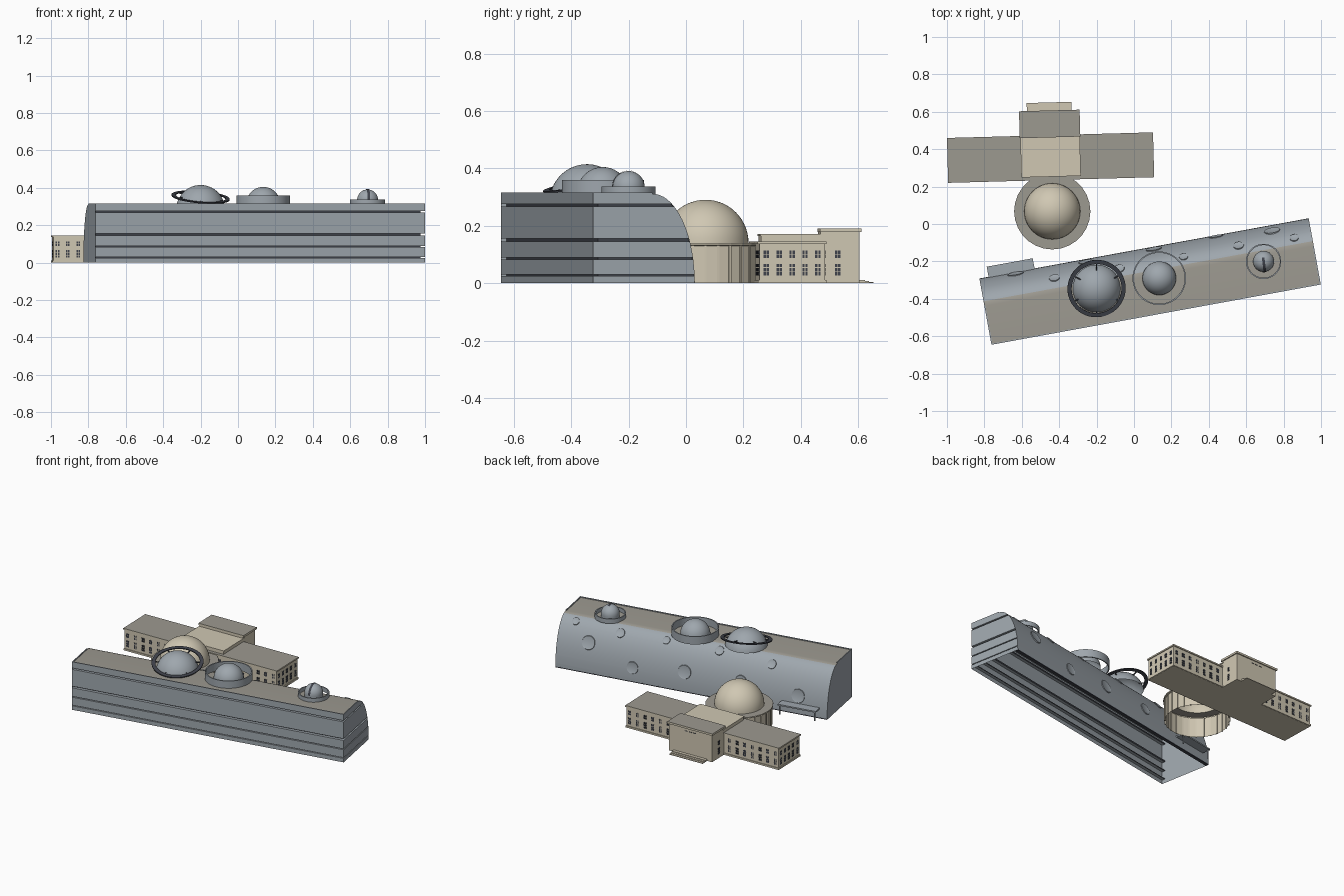
import bpy, bmesh, math
from mathutils import Matrix, Vector

cube = bpy.data.objects.get("Cube")
if cube:
    bpy.data.objects.remove(cube, do_unlink=True)


def material(name, r, g, b):
    m = bpy.data.materials.new(name)
    m.use_nodes = True
    m.diffuse_color = (r, g, b, 1)
    m.node_tree.nodes["Principled BSDF"].inputs["Base Color"].default_value = (r, g, b, 1)
    return m


GREY = material("blue grey", .345, .385, .42)
TAN = material("sandstone", .63, .575, .45)
ROOF = material("brown grey roof", .335, .32, .28)
DARK = material("dark slate", .05, .055, .07)

# Local frames of the two buildings
HALL = Matrix.Translation((.086, -.3075, 0)) @ Matrix.Rotation(math.radians(10.36), 4, 'Z')
WING = Matrix.Translation((-.446, .355, 0)) @ Matrix.Rotation(math.radians(1.56), 4, 'Z')


def finish(name, bm, mats, frame=Matrix(), smooth=None):
    bmesh.ops.recalc_face_normals(bm, faces=bm.faces)
    mesh = bpy.data.meshes.new(name)
    bm.to_mesh(mesh)
    bm.free()
    for m in mats:
        mesh.materials.append(m)
    ob = bpy.data.objects.new(name, mesh)
    ob.matrix_world = frame
    bpy.context.collection.objects.link(ob)
    if smooth:
        mesh.shade_smooth()
        mesh.set_sharp_from_angle(angle=math.radians(smooth))
    return ob


def boxes(name, items, mats, frame=Matrix(), rule=None):
    """Boxes given as (x0, x1, y0, y1, z0, z1)."""
    bm = bmesh.new()
    for x0, x1, y0, y1, z0, z1 in items:
        centre = Matrix.Translation(((x0 + x1) / 2, (y0 + y1) / 2, (z0 + z1) / 2))
        size = Matrix.Diagonal((x1 - x0, y1 - y0, z1 - z0, 1))
        bmesh.ops.create_cube(bm, size=1, matrix=centre @ size)
    if rule:
        bm.normal_update()
        for f in bm.faces:
            f.material_index = rule(f)
    return finish(name, bm, mats, frame)


def lathe(name, profile, mats, frame, steps=48, smooth=35, rule=None):
    """Spin a radius/height profile around z."""
    bm = bmesh.new()
    vs = [bm.verts.new((r, 0, z)) for r, z in profile]
    es = [bm.edges.new(p) for p in zip(vs, vs[1:])]
    bmesh.ops.spin(bm, geom=vs + es, cent=(0, 0, 0), axis=(0, 0, 1),
                   angle=math.tau, steps=steps)
    bmesh.ops.remove_doubles(bm, verts=bm.verts, dist=1e-5)
    if rule:
        for f in bm.faces:
            f.material_index = rule(f)
    return finish(name, bm, mats, frame, smooth)


def dome(name, x, y, centre_z, base_z, radius, mat):
    """Part of a sphere above base_z."""
    low = math.asin((base_z - centre_z) / radius)
    arc = [low + (math.pi / 2 - low) * i / 14 for i in range(15)]
    prof = [(radius * math.cos(a), radius * math.sin(a)) for a in arc]
    return lathe(name, prof, [mat], Matrix.Translation((x, y, centre_z)))


def ring_wall(name, frame, radius, z0, z1, thick, mat):
    inner = radius - thick
    prof = [(radius, z0), (radius, z1), (inner, z1), (inner, z0), (radius, z0)]
    return lathe(name, prof, [mat], frame)


# Long hall: vertical front, flat roof, curved rear, open underneath
L, D, H, FLAT = .895, .18, .312, .03


def rear_point(t):
    return FLAT + (D - FLAT) * math.cos(t), H * math.sin(t)


outline = [(-D, 0), (-D, H)] + [rear_point(math.pi / 2 * (1 - i / 18)) for i in range(19)]
bm = bmesh.new()
ends = [[bm.verts.new((x, y, z)) for y, z in outline] for x in (-L, L)]
for end in ends:
    bm.faces.new(end)
for i in range(len(outline) - 1):
    bm.faces.new((ends[0][i], ends[0][i + 1], ends[1][i + 1], ends[1][i]))
bmesh.ops.recalc_face_normals(bm, faces=bm.faces)
for f in bm.faces:
    f.material_index = int(abs(f.normal.z) > .92)

# Narrow dark grooves around the front and the left end
GROOVES = ((.026, .031), (.083, .089), (.145, .156), (.267, .276))
for z in [z for pair in GROOVES for z in pair]:
    walls = [f for f in bm.faces if f.normal.x > .9 or f.normal.y < -.9]
    edges = {e for f in walls for e in f.edges}
    verts = {v for f in walls for v in f.verts}
    bmesh.ops.bisect_plane(bm, geom=walls + list(edges) + list(verts), dist=1e-6,
                           plane_co=(0, 0, z), plane_no=(0, 0, 1))
bm.normal_update()


def in_groove(f):
    z = f.calc_center_bounds().z
    return (f.normal.x > .9 or f.normal.y < -.9) and any(a < z < b for a, b in GROOVES)


strips = [f for f in bm.faces if in_groove(f)]
made = bmesh.ops.extrude_face_region(bm, geom=strips)["geom"]
bmesh.ops.delete(bm, geom=strips, context='FACES_ONLY')
for g in made:
    if isinstance(g, bmesh.types.BMFace):
        g.material_index = 2
    elif isinstance(g, bmesh.types.BMVert):
        g.co.x -= .02 if g.co.x > L - .001 else 0
        g.co.y += .02 if g.co.y < .001 - D else 0
finish("hall_shell", bm, [GREY, ROOF, DARK], HALL, 30)

boxes("hall_parapet", [(-L, -L + .006, -D, FLAT, H - .01, H + .005),
                       (L - .006, L, -D, FLAT, H - .01, H + .005),
                       (-L, L, -D, -D + .006, H - .01, H + .005)], [GREY], HALL)
boxes("hall_rear_footing", [(-L, L, D - .02, D, 0, .006)], [DARK], HALL)

# Shallow round craters on the curved rear
for i, (x, t, r) in enumerate([(.69, .65, .045), (.39, .3, .04), (.5, 1.05, .03),
                               (.8, 1.15, .025), (.2, 1.1, .025), (.05, .42, .045),
                               (-.15, 1.1, .03), (-.32, .45, .04), (-.5, 1.0, .03),
                               (-.7, .38, .045)]):
    y, z = rear_point(t)
    normal = Vector((0, math.cos(t) / (D - FLAT), math.sin(t) / H))
    spot = Matrix.Translation((x, y, z)) @ normal.to_track_quat('Z', 'Y').to_matrix().to_4x4()
    lathe(f"crater_{i + 1}", [(r, -.005), (r * .93, .003), (r * .8, .001), (0, .001)],
          [GREY], HALL @ spot, 24)

# Entrance canopy on the rear
boxes("canopy", [(-.845, -.595, .14, .235, .06, .069)]
      + [(x - .003, x + .003, .222, .228, 0, .06) for x in (-.835, -.605)], [GREY], HALL)

# Rooftop dome with a tilted dark ring
dome("ringed_dome", -.2, -.345, .285, .311, .13, GREY)
tilt = (Matrix.Translation((-.2, -.345, .35)) @ Matrix.Rotation(.2, 4, 'X')
        @ Matrix.Rotation(.08, 4, 'Y'))
ring_wall("tilted_ring", tilt, .156, -.003, .003, .022, DARK)
for i in range(6):
    arm = tilt @ Matrix.Rotation(math.radians(30 + 60 * i), 4, 'Z')
    boxes(f"ring_arm_{i + 1}", [(.1, .14, -.003, .003, -.003, .003)], [DARK], arm)

# Rooftop dome behind a round wall
dome("walled_dome", .135, -.29, .315, .311, .09, GREY)
ring_wall("dome_wall", Matrix.Translation((.135, -.29, 0)), .143, .308, .36, .007, GREY)

# Small observatory dome with a dark slit
place = Matrix.Translation((.693, -.2, 0))
ring_wall("observatory_wall", place, .094, .308, .338, .007, GREY)
lathe("observatory_drum", [(.056, .3), (.056, .335)], [GREY], place)
dome("observatory_dome", .693, -.2, .335, .335, .056, GREY)
bm = bmesh.new()
rows = []
for i in range(13):
    a = math.pi * .62 * i / 12
    rows.append([bm.verts.new((s * .007, -.058 * math.cos(a), .058 * math.sin(a)))
                 for s in (-1, 1)])
for p, q in zip(rows, rows[1:]):
    bm.faces.new((p[0], p[1], q[1], q[0]))
finish("observatory_slit", bm, [DARK],
       Matrix.Translation((.693, -.2, .335)) @ Matrix.Rotation(.12, 4, 'Z'))


# Stone building: long wing, raised middle, taller entrance block
def roofed(f):
    return int(f.normal.z > .9)


boxes("wing", [(-.545, .545, -.114, .114, 0, .14)], [TAN, ROOF], WING, roofed)
boxes("wing_cornice", [(-.551, .551, -.12, .12, .137, .146)], [TAN, ROOF], WING, roofed)
boxes("wing_plinth", [(-.55, .55, -.119, .119, .001, .012)], [TAN], WING)
boxes("middle_block", [(-.155, .155, -.098, .125, .14, .168),
                       (-.159, .159, -.102, .125, .164, .171)], [TAN], WING)
boxes("entrance_block", [(-.155, .155, .11, .245, 0, .18)], [TAN], WING)
boxes("entrance_cornice", [(-.162, .162, .108, .252, .178, .191)], [TAN, ROOF], WING, roofed)
boxes("entrance_steps", [(-.12, .12, .24, .265 + .015 * i, 0, .012 - .004 * i)
                         for i in range(3)], [TAN], WING)

# Two rows of paned windows around the building
PROUD = .002
spots = []
for i in range(20):
    x = -.5225 + .055 * i
    spots += [(x, y, False) for y, clear in ((-.114, .12), (.114, .17)) if abs(x) > clear]
for s in (-1, 1):
    spots += [(s * .545, -.09 + .045 * i, True) for i in range(5)] + [(s * .155, .17, True)]
panes = []
for x, y, sideways in spots:
    for z0, rows in ((.027, 3), (.088, 2)):
        for k in range(rows):
            z = z0 + .0145 * k
            for c in (-.0055, .0055):
                if sideways:
                    panes.append((x - PROUD, x + PROUD, y + c - .004, y + c + .004, z, z + .0115))
                else:
                    panes.append((x + c - .004, x + c + .004, y - PROUD, y + PROUD, z, z + .0115))
boxes("windows", panes, [DARK], WING)
boxes("entrance_slits", [(x - .01, x + .01, .243, .247, .157, .161)
                         for x in (-.03, 0, .03)], [DARK], WING)

# Round hall: faceted drum with pilasters, flat rim and a large dome
X, Y = -.437, .068
place = Matrix.Translation((X, Y, 0))
lathe("drum", [(.195, 0), (.195, .13), (.204, .133), (.204, .141), (.148, .141)],
      [TAN, ROOF], place, 28, 10,
      lambda f: int(min(v.co.z for v in f.verts) > .14))
for i in range(28):
    boxes(f"pilaster_{i + 1}", [(.19, .199, -.004, .004, 0, .131)], [TAN],
          place @ Matrix.Rotation(math.tau * i / 28, 4, 'Z'))
dome("great_dome", X, Y, .141, .141, .15, TAN)
